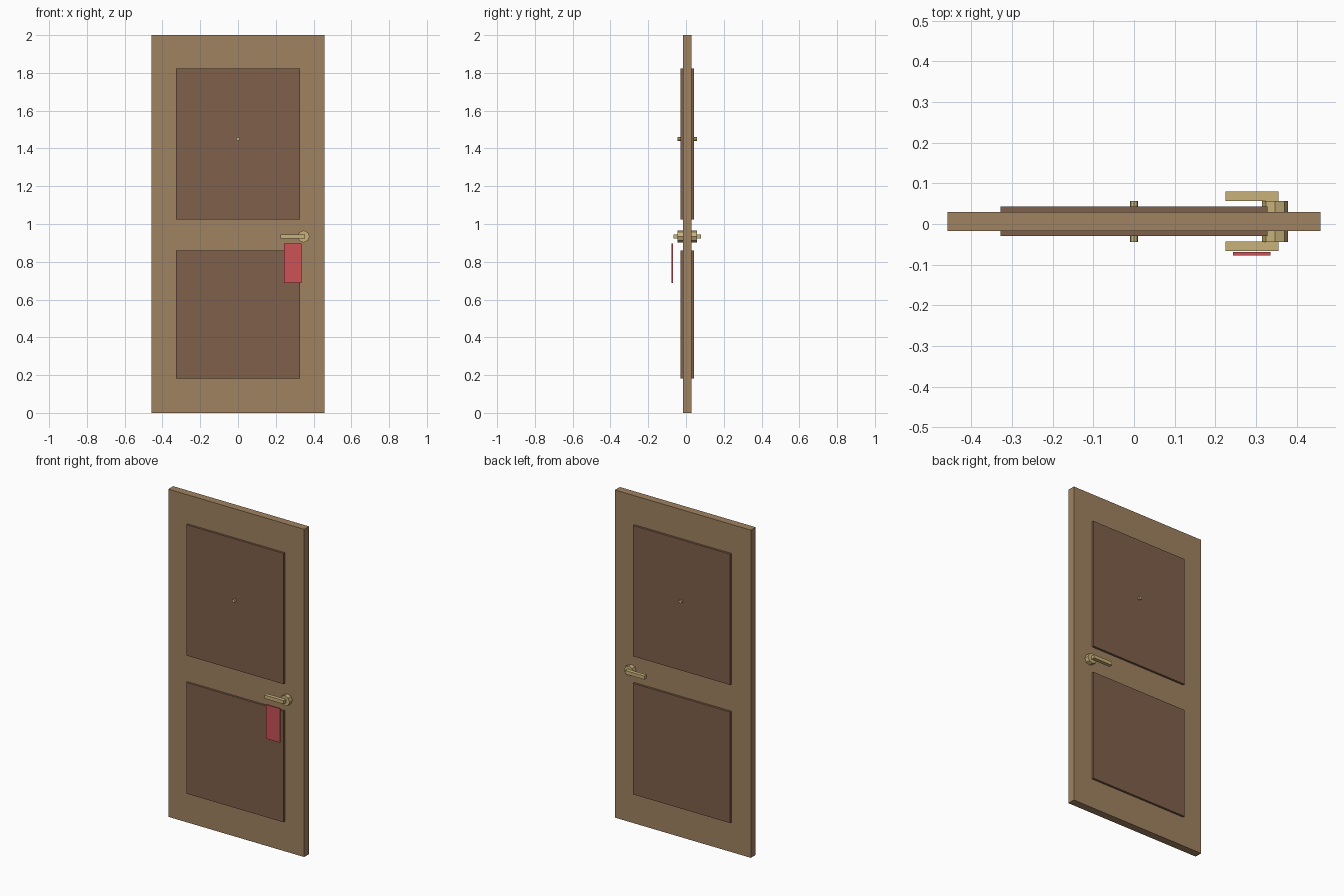
import bpy
from math import radians

cube = bpy.data.objects.get("Cube")
if cube:
    bpy.data.objects.remove(cube, do_unlink=True)


def material(name, rgb):
    """Flat material from 0-255 display values, stored as linear."""
    color = [((c / 255 + 0.055) / 1.055) ** 2.4 for c in rgb] + [1]
    mat = bpy.data.materials.new(name)
    mat.use_nodes = True
    mat.diffuse_color = color
    bsdf = next(n for n in mat.node_tree.nodes if n.type == 'BSDF_PRINCIPLED')
    bsdf.inputs["Base Color"].default_value = color
    return mat


wood = material("light wood", (160, 130, 96))
dark_wood = material("dark wood", (126, 96, 75))
brass = material("brass", (200, 178, 122))
red = material("red card", (203, 82, 86))


def finish(name, mat):
    obj = bpy.context.object
    obj.name = obj.data.name = name
    obj.data.materials.append(mat)
    bpy.ops.object.transform_apply(location=False, rotation=True, scale=True)
    return obj


def box(name, mat, x, y, z):
    """Box given by its (min, max) range on each axis."""
    ranges = (x, y, z)
    bpy.ops.mesh.primitive_cube_add(size=1, location=[(a + b) / 2 for a, b in ranges])
    bpy.context.object.scale = [b - a for a, b in ranges]
    return finish(name, mat)


def octagon_rod(name, mat, x, z, radius, y):
    """Eight-sided rod running front to back, corners on the axes."""
    bpy.ops.mesh.primitive_cylinder_add(
        vertices=8, radius=radius, depth=y[1] - y[0],
        location=(x, (y[0] + y[1]) / 2, z), rotation=(radians(90), 0, 0))
    return finish(name, mat)


# Door slab and raised panels passing through it
box("door_slab", wood, (-0.459, 0.459), (-0.017, 0.030), (0, 2))
for name, z in (("upper_panel", (1.025, 1.823)), ("lower_panel", (0.182, 0.86))):
    box(name, dark_wood, (-0.328, 0.328), (-0.030, 0.043), z)

# Peephole and handle rosette, both running through the door
rod_depth = (-0.044, 0.057)
octagon_rod("peephole", brass, 0, 1.45, 0.01, rod_depth)
octagon_rod("handle_rosette", brass, 0.347, 0.934, 0.032, rod_depth)

# Lever handles on both sides
for name, y in (("front_lever", (-0.066, -0.043)), ("back_lever", (0.057, 0.080))):
    box(name, brass, (0.225, 0.355), y, (0.924, 0.945))

# Hanging door card
box("door_card", red, (0.243, 0.336), (-0.077, -0.069), (0.688, 0.896))
